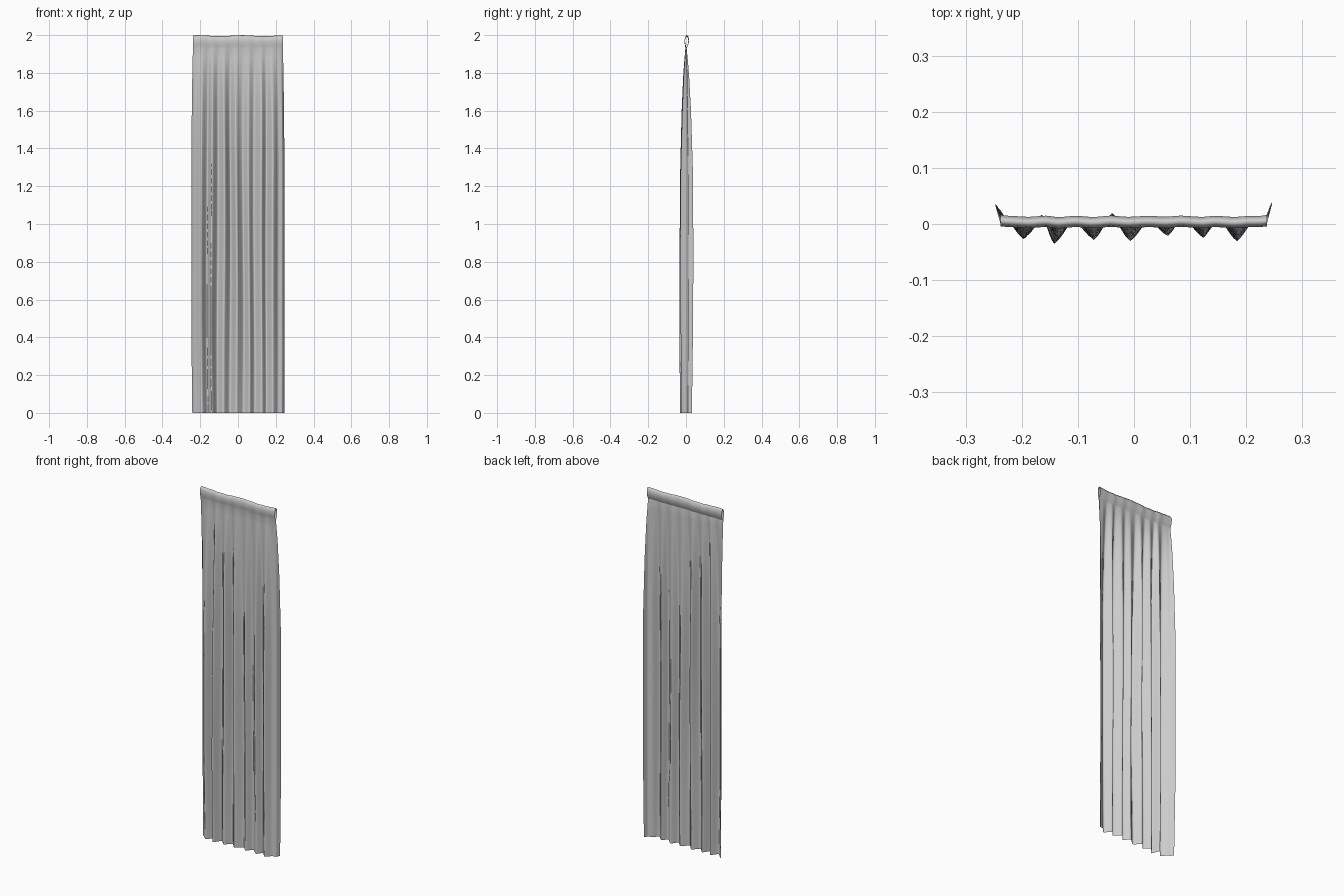
import bpy, bmesh, math

if "Cube" in bpy.data.objects:
    bpy.data.objects.remove(bpy.data.objects["Cube"])

# Fold cross-section at mid height: alternating valleys and ridges (x, y)
FOLDS = [(-0.247, 0.036), (-0.232, 0.013), (-0.195, -0.026), (-0.163, 0.016),
         (-0.140, -0.036), (-0.108, 0.012), (-0.075, -0.029), (-0.042, 0.018),
         (-0.010, -0.027), (0.028, 0.012), (0.058, -0.021), (0.086, 0.016),
         (0.126, -0.025), (0.150, 0.012), (0.185, -0.029), (0.215, 0.008),
         (0.234, 0.012), (0.246, 0.039)]
# Fold depth by height
DEPTH = [(0.0, 0.8), (0.5, 0.97), (0.9, 1.0), (1.3, 0.92), (1.6, 0.68),
         (1.8, 0.4), (1.9, 0.17), (1.945, 0.05), (2.0, 0.05)]
STEPS = 6


def lookup(table, v):
    for (a, p), (b, q) in zip(table, table[1:]):
        if v <= b:
            return p + (q - p) * (v - a) / (b - a)
    return table[-1][1]


def fold_points():
    pts = []
    for (xa, ya), (xb, yb) in zip(FOLDS, FOLDS[1:]):
        for k in range(STEPS):
            t = k / STEPS
            s = 0.5 * t + 0.5 * (0.5 - 0.5 * math.cos(math.pi * t))
            pts.append((xa + (xb - xa) * t, ya + (yb - ya) * s))
    return pts + [FOLDS[-1]]


# Vertical path of the cloth: hanging sheet, then loop over the rod and down to the seam
path = [(0.0, 1.93 * k / 40) for k in range(41)]
path += [(-0.003, 1.945), (-0.006, 1.96), (-0.006, 1.975), (-0.003, 1.989),
         (0.004, 1.997), (0.010, 1.990), (0.014, 1.975), (0.013, 1.96),
         (0.009, 1.945), (0.003, 1.932)]

bm = bmesh.new()
rows = []
for j, (py, z) in enumerate(path):
    d = lookup(DEPTH, z) if j < 45 else 0.05
    row = []
    for x, y in fold_points():
        inner = 1 - (x / 0.247) ** 2
        # Folds drift slightly sideways on the way down
        dx = 0.004 * inner * math.sin(2.6 * z + 17 * x) * d
        width = 0.962 + 0.038 * min(1, d * 1.1)
        if z < 0.5 and x < 0:
            width -= 0.03 * (0.5 - z)
        vary = 1 + 0.12 * math.sin(2.2 * z + 31 * x) * inner
        dz = 0.0025 * math.sin(26 * x + 1) * max(0, (z - 1.9) / 0.1)
        row.append(bm.verts.new((x * width + dx, py + y * d * vary, z + dz)))
    rows.append(row)
for a, b in zip(rows, rows[1:]):
    for i in range(len(a) - 1):
        bm.faces.new((a[i], a[i + 1], b[i + 1], b[i]))

# Curtain panel with rod pocket
mesh = bpy.data.meshes.new("curtain_panel")
bm.to_mesh(mesh)
bm.free()
for p in mesh.polygons:
    p.use_smooth = True
curtain = bpy.data.objects.new("curtain_panel", mesh)
bpy.context.collection.objects.link(curtain)
